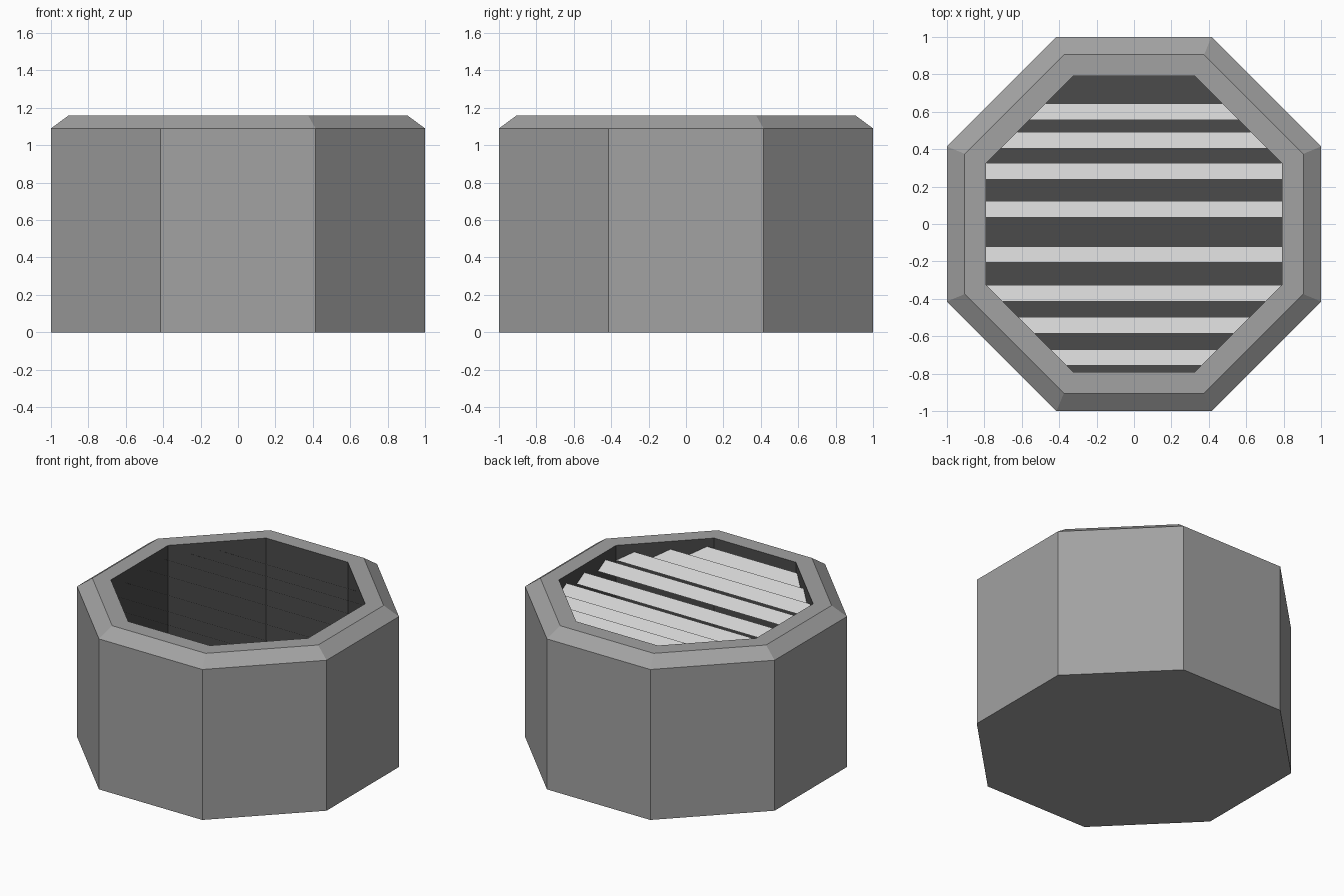
import bpy, bmesh, math

if "Cube" in bpy.data.objects:
    bpy.data.objects.remove(bpy.data.objects["Cube"])


def material(name, v):
    m = bpy.data.materials.new(name)
    m.diffuse_color = (v, v, v, 1)
    m.use_nodes = True
    m.node_tree.nodes["Principled BSDF"].inputs["Base Color"].default_value = m.diffuse_color
    return m


grey = material("mid_grey", 0.36)
dark = material("dark_grey", 0.071)
light = material("light_grey", 0.64)


def add_object(name, bm, mat):
    me = bpy.data.meshes.new(name)
    bm.to_mesh(me)
    bm.free()
    me.materials.append(mat)
    ob = bpy.data.objects.new(name, me)
    bpy.context.collection.objects.link(ob)
    return ob


def ring(bm, apothem, z):
    r = apothem / math.cos(math.pi / 8)
    angles = [math.pi / 8 + k * math.pi / 4 for k in range(8)]
    return [bm.verts.new((r * math.cos(a), r * math.sin(a), z)) for a in angles]


def octagon_loft(name, profile, mat, cap_first=False, cap_last=False):
    """Join octagon rings given as (apothem, z), outside first."""
    bm = bmesh.new()
    rings = [ring(bm, *p) for p in profile]
    for a, b in zip(rings, rings[1:]):
        for i in range(8):
            j = (i + 1) % 8
            bm.faces.new((a[i], a[j], b[j], b[i]))
    if cap_first:
        bm.faces.new(rings[0][::-1])
    if cap_last:
        bm.faces.new(rings[-1])
    return add_object(name, bm, mat)


OPENING = 0.79
TOP = 1.16

# outer casing: base, walls, chamfer and flat rim
octagon_loft("casing", [(1, 0), (1, 1.09), (0.905, TOP), (OPENING, TOP)],
             grey, cap_first=True)

# dark lining: inner walls and floor
octagon_loft("lining", [(OPENING, TOP), (OPENING, 0.05)], dark, cap_last=True)

# thin tilted slats across the opening, facing up and back
DEPTH, RISE, SLAT_TOP = 0.087, 0.051, 1.103


def half_length(y):
    return min(OPENING, OPENING * math.sqrt(2) - abs(y))


for n, y in enumerate((0.643, 0.491, 0.326, 0.122, -0.12, -0.327, -0.498, -0.67)):
    bm = bmesh.new()
    y2 = y - DEPTH
    a, b = half_length(y), half_length(y2)
    lo = SLAT_TOP - RISE
    bm.faces.new([bm.verts.new(p) for p in (
        (-a, y, lo), (-b, y2, SLAT_TOP), (b, y2, SLAT_TOP), (a, y, lo))])
    add_object(f"slat_{n + 1}", bm, light)
